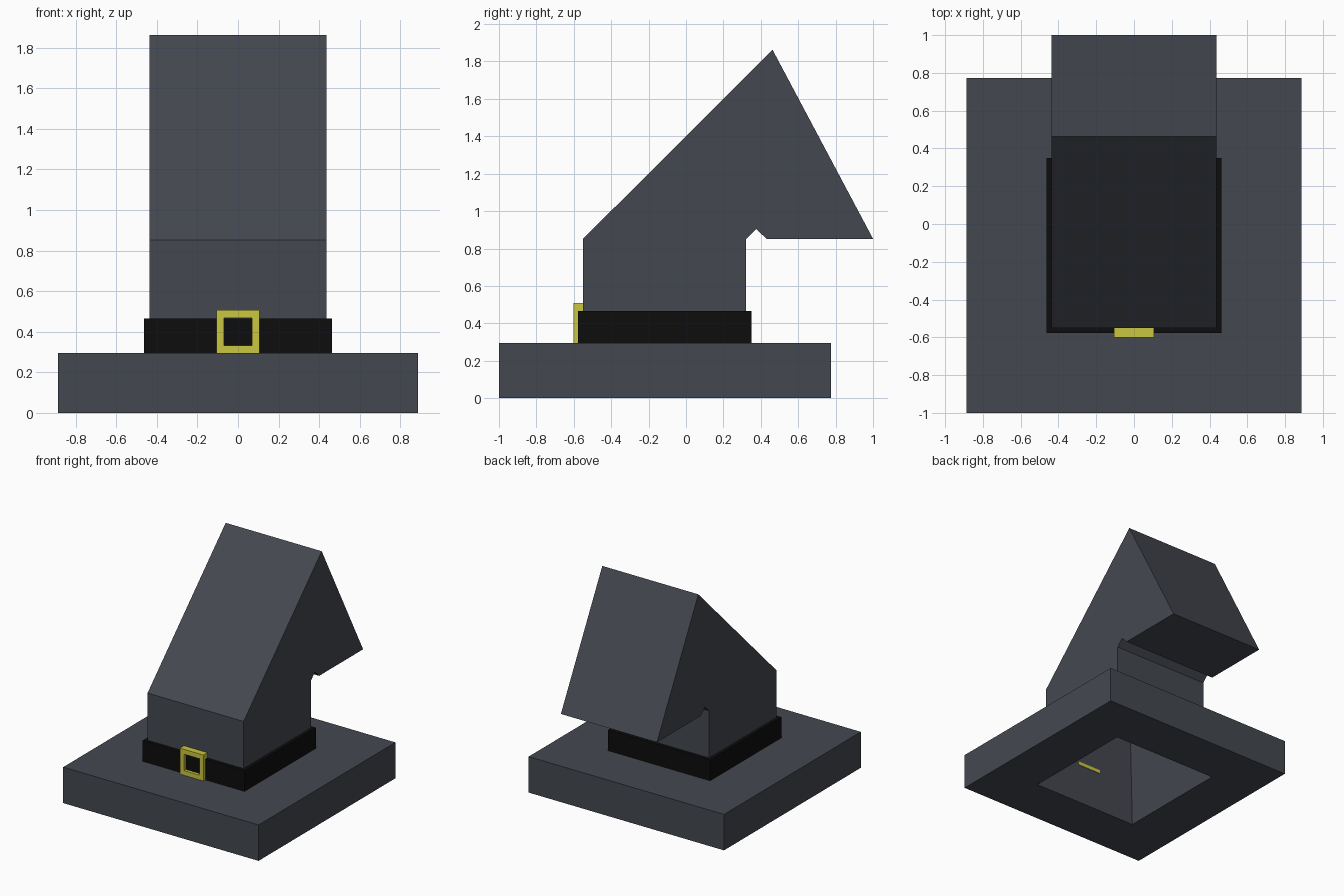
import bpy, bmesh
from mathutils import Matrix

cube = bpy.data.objects.get("Cube")
if cube:
    bpy.data.objects.remove(cube, do_unlink=True)

CY = -0.113        # centre of the brim and crown in y
BRIM_TOP = 0.295


def material(name, rgb):
    m = bpy.data.materials.new(name)
    m.use_nodes = True
    m.diffuse_color = (*rgb, 1)
    bsdf = m.node_tree.nodes["Principled BSDF"]
    bsdf.inputs["Base Color"].default_value = (*rgb, 1)
    bsdf.inputs["Roughness"].default_value = 0.8
    return m


slate = material("slate_felt", (0.058, 0.064, 0.08))
black = material("black_band", (0.004, 0.004, 0.004))
gold = material("yellow_buckle", (0.6, 0.57, 0.052))


def finish(name, bm, mat):
    bmesh.ops.recalc_face_normals(bm, faces=bm.faces)
    me = bpy.data.meshes.new(name)
    bm.to_mesh(me)
    bm.free()
    ob = bpy.data.objects.new(name, me)
    bpy.context.collection.objects.link(ob)
    if mat:
        me.materials.append(mat)
    return ob


def extrude_profile(bm, faces, offset):
    geo = bmesh.ops.extrude_face_region(bm, geom=faces)["geom"]
    verts = [g for g in geo if isinstance(g, bmesh.types.BMVert)]
    bmesh.ops.translate(bm, vec=offset, verts=verts)


def frame(name, outer, inner, to_3d, offset, mat):
    """Rectangular ring: (u0, u1, v0, v1) outside and inside, extruded."""
    bm = bmesh.new()
    loops = []
    for u0, u1, v0, v1 in (outer, inner):
        corners = ((u0, v0), (u1, v0), (u1, v1), (u0, v1))
        loops.append([bm.verts.new(to_3d(u, v)) for u, v in corners])
    a, b = loops
    faces = [bm.faces.new((a[i], a[(i + 1) % 4], b[(i + 1) % 4], b[i])) for i in range(4)]
    extrude_profile(bm, faces, offset)
    return finish(name, bm, mat)


# Wide square brim
bm = bmesh.new()
bmesh.ops.create_cube(bm, size=1, matrix=Matrix.Translation((0, CY, BRIM_TOP / 2))
                      @ Matrix.Diagonal((1.774, 1.774, BRIM_TOP, 1)))
brim = finish("brim", bm, slate)

# Crown with the folded-over tip, a side profile extruded across x
profile = [(-0.55, BRIM_TOP), (-0.55, 0.852), (0.463, 1.862), (1, 0.852),
           (0.43, 0.852), (0.375, 0.905), (0.322, 0.852), (0.322, BRIM_TOP)]
bm = bmesh.new()
side = bm.faces.new([bm.verts.new((-0.436, y, z)) for y, z in profile])
extrude_profile(bm, [side], (0.872, 0, 0))
crown = finish("crown", bm, slate)

# Tapered head opening, cut up through the brim into the crown
bm = bmesh.new()
rings = []
for z in (-0.1, 0.85):
    h = 0.483 - 0.173 * z
    rings.append([bm.verts.new((sx * h, CY + sy * h, z))
                  for sx, sy in ((-1, -1), (1, -1), (1, 1), (-1, 1))])
low, high = rings
bm.faces.new(low)
bm.faces.new(high)
for i in range(4):
    j = (i + 1) % 4
    bm.faces.new((low[i], low[j], high[j], high[i]))
cutter = finish("head_opening_cutter", bm, None)
cutter.hide_render = True
for ob in (brim, crown):
    mod = ob.modifiers.new("head_opening", "BOOLEAN")
    mod.operation = "DIFFERENCE"
    mod.solver = "EXACT"
    mod.object = cutter
    bpy.context.view_layer.objects.active = ob
    bpy.ops.object.modifier_apply(modifier=mod.name)
bpy.data.objects.remove(cutter, do_unlink=True)

# Band around the crown
frame("hat_band", (-0.463, 0.463, -0.577, 0.349), (-0.435, 0.435, -0.549, 0.321),
      lambda u, v: (u, v, BRIM_TOP), (0, 0, 0.17), black)

# Square buckle on the front of the band
frame("buckle", (-0.107, 0.107, BRIM_TOP, 0.508), (-0.07, 0.07, 0.333, 0.468),
      lambda u, v: (u, -0.602, v), (0, 0.062, 0), gold)
